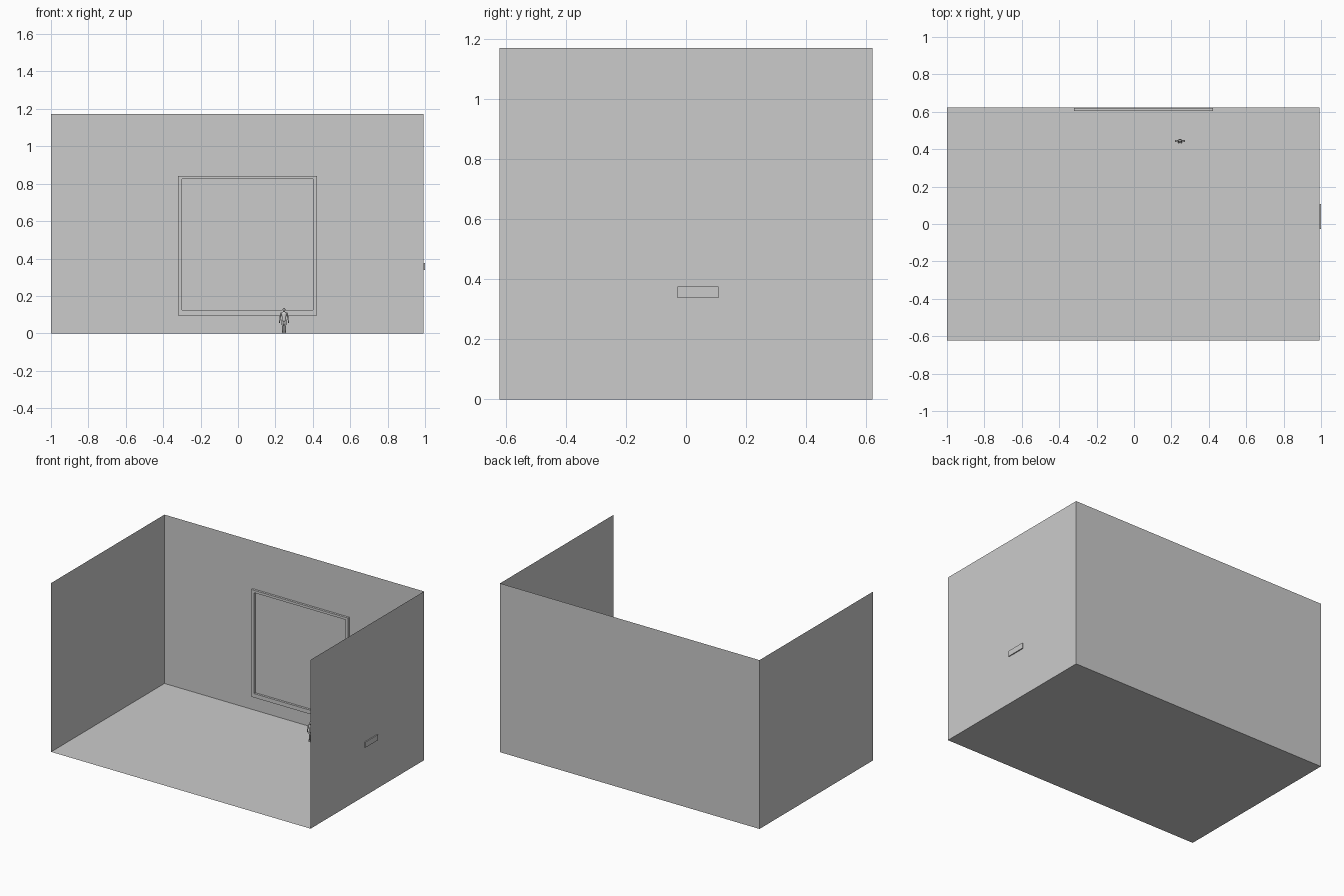
import bpy, bmesh, math

if "Cube" in bpy.data.objects:
    bpy.data.objects.remove(bpy.data.objects["Cube"])

X0, X1, Y, H = -1.0, 0.993, 0.622, 1.172


def mesh_object(name, verts, faces):
    me = bpy.data.meshes.new(name)
    me.from_pydata(verts, [], faces)
    ob = bpy.data.objects.new(name, me)
    bpy.context.collection.objects.link(ob)
    return ob


def quad(name, *corners):
    return mesh_object(name, corners, [(0, 1, 2, 3)])


def box(name, lo, hi):
    bm = bmesh.new()
    bmesh.ops.create_cube(bm, size=1)
    for v in bm.verts:
        v.co = [(a + b) / 2 + c * (b - a) for a, b, c in zip(lo, hi, v.co)]
    ob = mesh_object(name, [], [])
    bm.to_mesh(ob.data)
    bm.free()
    return ob


def loft(name, rings, origin, mirror=False, n=10):
    """Ellipse rings (x, y, z, rx, ry) from bottom to top, capped."""
    verts = [(x + rx * math.cos(2 * math.pi * i / n), y + ry * math.sin(2 * math.pi * i / n), z)
             for x, y, z, rx, ry in rings for i in range(n)]
    faces = [(k * n + i, k * n + (i + 1) % n, (k + 1) * n + (i + 1) % n, (k + 1) * n + i)
             for k in range(len(rings) - 1) for i in range(n)]
    faces += [tuple(reversed(range(n))), tuple(range(len(verts) - n, len(verts)))]
    ob = mesh_object(name, verts, faces)
    ob.location = origin
    ob.data.shade_smooth()
    if mirror:
        ob.modifiers.new("mirror", 'MIRROR').use_mirror_merge = False
    return ob


# Open room: floor and three thin walls
quad("floor", (X0, -Y, 0), (X1, -Y, 0), (X1, Y, 0), (X0, Y, 0))
quad("back_wall", (X0, Y, 0), (X1, Y, 0), (X1, Y, H), (X0, Y, H))
quad("left_wall", (X0, -Y, 0), (X0, Y, 0), (X0, Y, H), (X0, -Y, H))
quad("right_wall", (X1, Y, 0), (X1, -Y, 0), (X1, -Y, H), (X1, Y, H))

# Wall frame with a recessed panel
fx0, fx1, fz0, fz1 = -0.321, 0.423, 0.096, 0.841
ix0, ix1, iz0, iz1 = -0.300, 0.401, 0.124, 0.824
fy0, fy1 = 0.604, 0.619
outer = [(fx0, fz0), (fx1, fz0), (fx1, fz1), (fx0, fz1)]
inner = [(ix0, iz0), (ix1, iz0), (ix1, iz1), (ix0, iz1)]
verts = [(x, y, z) for y in (fy0, fy1) for loop in (outer, inner) for x, z in loop]
faces = []
for i in range(4):
    j = (i + 1) % 4
    faces += [(i, j, 4 + j, 4 + i), (8 + j, 8 + i, 12 + i, 12 + j),
              (j, i, 8 + i, 8 + j), (4 + i, 4 + j, 12 + j, 12 + i)]
mesh_object("picture_frame", verts, faces)
quad("frame_panel", (ix0, fy1, iz0), (ix1, fy1, iz0), (ix1, fy1, iz1), (ix0, fy1, iz1))

# Plain plaque on the outer side of the right wall
box("wall_plaque", (X1, -0.028, 0.338), (1.0, 0.108, 0.376))

# Small standing figure for scale
P = (0.246, 0.445, 0)
loft("figure_torso", [(0, 0, .062, .010, .008), (0, 0, .070, .0125, .009), (0, 0, .084, .0105, .008),
                      (0, 0, .100, .014, .009), (0, 0, .110, .016, .008), (0, 0, .114, .006, .005),
                      (0, 0, .119, .004, .004)], P)
loft("figure_head", [(0, -.001, .116, .003, .004), (0, -.001, .120, .006, .007), (0, 0, .127, .0075, .0085),
                     (0, 0, .133, .006, .007), (0, 0, .136, .002, .003)], P)
loft("figure_leg", [(.006, 0, .005, .0035, .004), (.007, 0, .022, .005, .005), (.0065, 0, .035, .0045, .005),
                    (.0065, 0, .050, .0062, .0065), (.006, 0, .068, .0065, .008)], P, True)
loft("figure_foot", [(.007, -.004, 0, .0042, .010), (.007, -.003, .003, .004, .009),
                     (.006, 0, .008, .0032, .004)], P, True)
loft("figure_arm", [(.0235, -.003, .056, .002, .0035), (.0235, -.002, .063, .003, .004),
                    (.0225, -.001, .070, .0025, .003), (.0205, 0, .086, .0035, .004),
                    (.0165, 0, .104, .0042, .005), (.014, 0, .112, .003, .004)], P, True)
